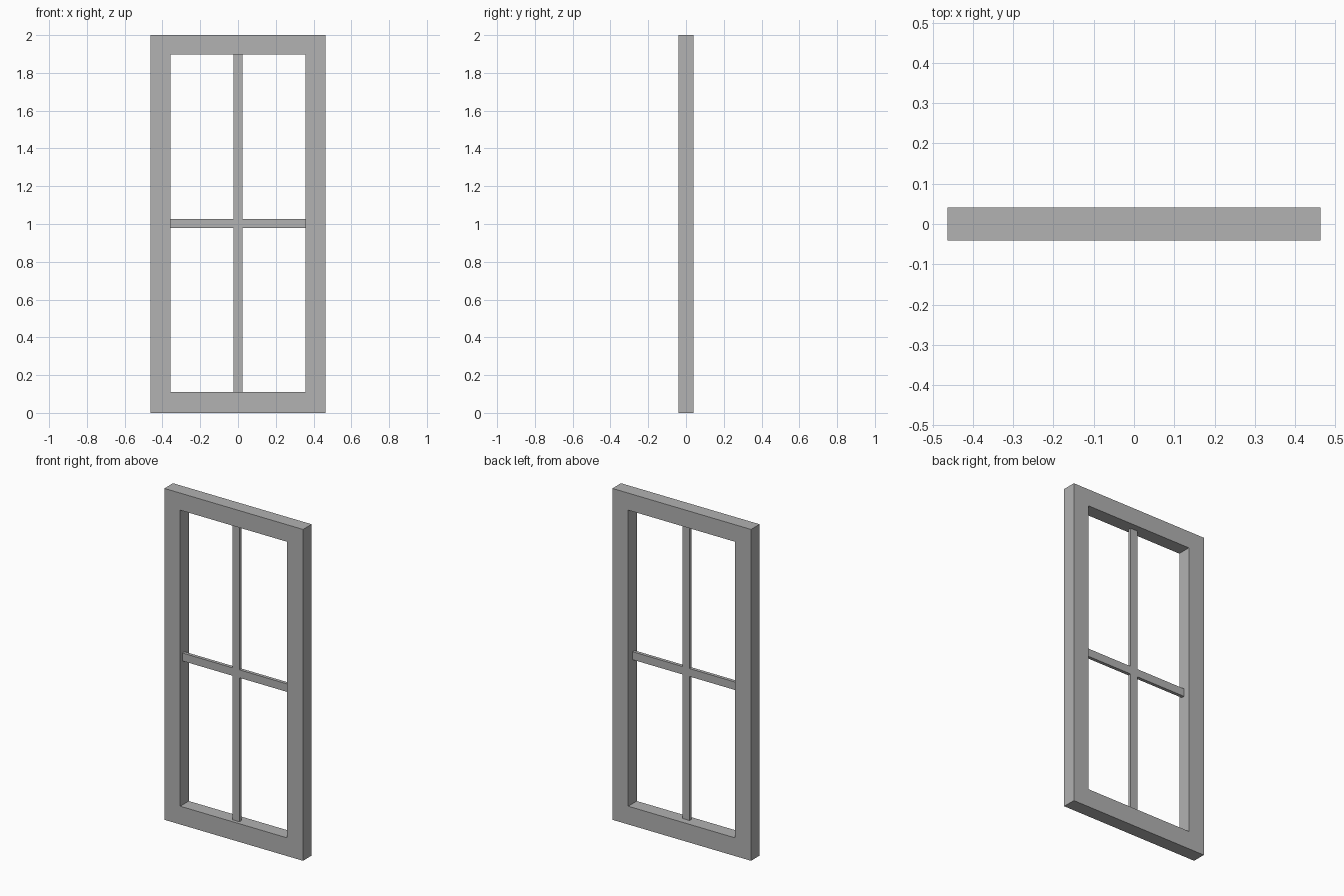
import bpy, bmesh

if "Cube" in bpy.data.objects:
    bpy.data.objects.remove(bpy.data.objects["Cube"])

HALF_W, HEIGHT, HALF_D = 0.463, 2.0, 0.041      # outer frame
IN_W, IN_BOTTOM, IN_TOP = 0.357, 0.11, 1.897    # opening
BAR, BAR_Z = 0.024, 1.003                       # glazing bar half width, crossing height
BAR_FRONT, BAR_BACK = -0.02, 0.0                # glazing bar depth range

grey = bpy.data.materials.new("grey")
grey.diffuse_color = (0.445, 0.445, 0.445, 1)
grey.use_nodes = True
grey.node_tree.nodes["Principled BSDF"].inputs["Base Color"].default_value = grey.diffuse_color


def extruded(name, faces, y0, y1):
    """Extrude flat x-z outlines from y0 back to y1 as one solid."""
    bm = bmesh.new()
    verts = {}
    for outline in faces:
        for p in outline:
            if p not in verts:
                verts[p] = bm.verts.new((p[0], y0, p[1]))
        bm.faces.new([verts[p] for p in outline])
    back = bmesh.ops.extrude_face_region(bm, geom=bm.faces[:], use_keep_orig=True)
    moved = [g for g in back["geom"] if isinstance(g, bmesh.types.BMVert)]
    bmesh.ops.translate(bm, verts=moved, vec=(0, y1 - y0, 0))
    bmesh.ops.recalc_face_normals(bm, faces=bm.faces[:])
    mesh = bpy.data.meshes.new(name)
    bm.to_mesh(mesh)
    bm.free()
    mesh.materials.append(grey)
    obj = bpy.data.objects.new(name, mesh)
    bpy.context.collection.objects.link(obj)
    return obj


# Outer frame: ring of four mitred quads
outer = [(-HALF_W, 0.0), (HALF_W, 0.0), (HALF_W, HEIGHT), (-HALF_W, HEIGHT)]
inner = [(-IN_W, IN_BOTTOM), (IN_W, IN_BOTTOM), (IN_W, IN_TOP), (-IN_W, IN_TOP)]
ring = []
for i in range(4):
    j = (i + 1) % 4
    ring.append([outer[i], outer[j], inner[j], inner[i]])
extruded("window_frame", ring, -HALF_D, HALF_D)

# Glazing bars: one cross-shaped solid dividing the opening into four panes
lo, hi = BAR_Z - BAR, BAR_Z + BAR
cross = [
    (-BAR, IN_BOTTOM), (BAR, IN_BOTTOM), (BAR, lo), (IN_W, lo),
    (IN_W, hi), (BAR, hi), (BAR, IN_TOP), (-BAR, IN_TOP),
    (-BAR, hi), (-IN_W, hi), (-IN_W, lo), (-BAR, lo),
]
extruded("glazing_bars", [cross], BAR_FRONT, BAR_BACK)
